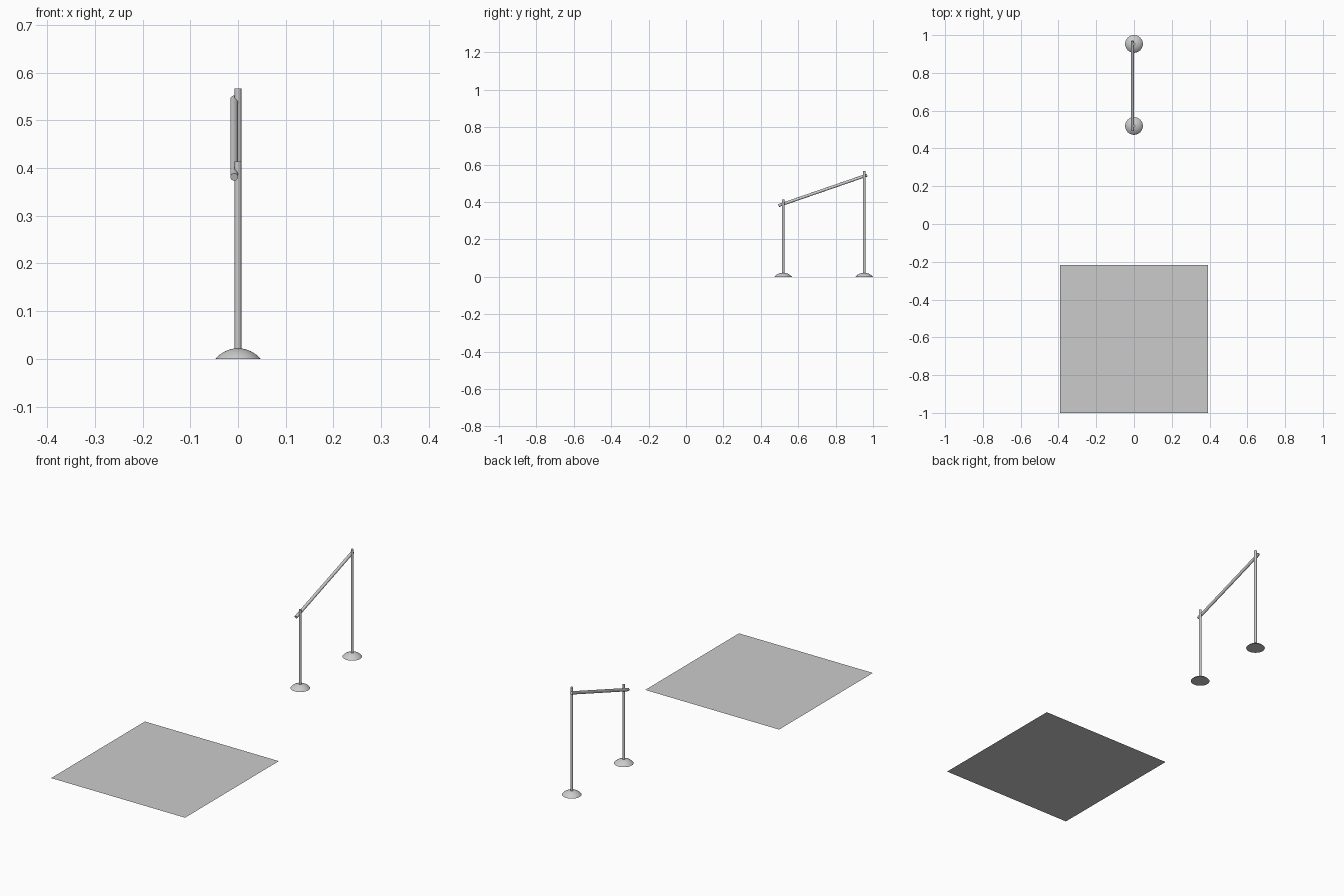
import bpy, bmesh, math
from mathutils import Vector

if "Cube" in bpy.data.objects:
    bpy.data.objects.remove(bpy.data.objects["Cube"])


def finish(bm, name, smooth=True):
    bmesh.ops.recalc_face_normals(bm, faces=bm.faces)
    me = bpy.data.meshes.new(name)
    bm.to_mesh(me)
    bm.free()
    ob = bpy.data.objects.new(name, me)
    bpy.context.collection.objects.link(ob)
    if smooth:
        bpy.ops.object.select_all(action='DESELECT')
        ob.select_set(True)
        bpy.context.view_layer.objects.active = ob
        bpy.ops.object.shade_smooth_by_angle(angle=math.radians(40))
    return ob


def rod(name, a, b, r):
    a, b = Vector(a), Vector(b)
    d = b - a
    bm = bmesh.new()
    bmesh.ops.create_cone(bm, cap_ends=True, segments=32, radius1=r, radius2=r, depth=d.length)
    bm.transform(d.to_track_quat('Z', 'Y').to_matrix().to_4x4())
    bmesh.ops.translate(bm, verts=bm.verts, vec=(a + b) / 2)
    return finish(bm, name)


def dome(name, y, r, h):
    # spherical cap with a flat underside
    R = (r * r + h * h) / (2 * h)
    top = math.asin(r / R)
    bm = bmesh.new()
    n = 10
    pts = [bm.verts.new((R * math.sin(top * i / n), 0, R * math.cos(top * i / n) - R + h)) for i in range(n + 1)]
    pts.append(bm.verts.new((0, 0, 0)))
    edges = [bm.edges.new(p) for p in zip(pts, pts[1:])]
    bmesh.ops.spin(bm, geom=pts + edges, cent=(0, 0, 0), axis=(0, 0, 1), angle=2 * math.pi, steps=32)
    bmesh.ops.remove_doubles(bm, verts=bm.verts, dist=1e-5)
    bmesh.ops.translate(bm, verts=bm.verts, vec=(0, y, 0))
    return finish(bm, name)


# Two posts on domed feet
for label, y, height in (("short", 0.519, 0.414), ("tall", 0.953, 0.566)):
    dome(label + "_foot", y, 0.047, 0.022)
    rod(label + "_post", (0, y, 0.005), (0, y, height), 0.007)

# Sloping handrail fixed to the side of the posts
rod("handrail", (-0.008, 0.495, 0.381), (-0.008, 0.968, 0.544), 0.008)

# Separate flat floor panel
bm = bmesh.new()
bmesh.ops.create_grid(bm, x_segments=1, y_segments=1, size=0.391)
bmesh.ops.translate(bm, verts=bm.verts, vec=(0, -0.609, 0))
finish(bm, "floor_panel", smooth=False)
